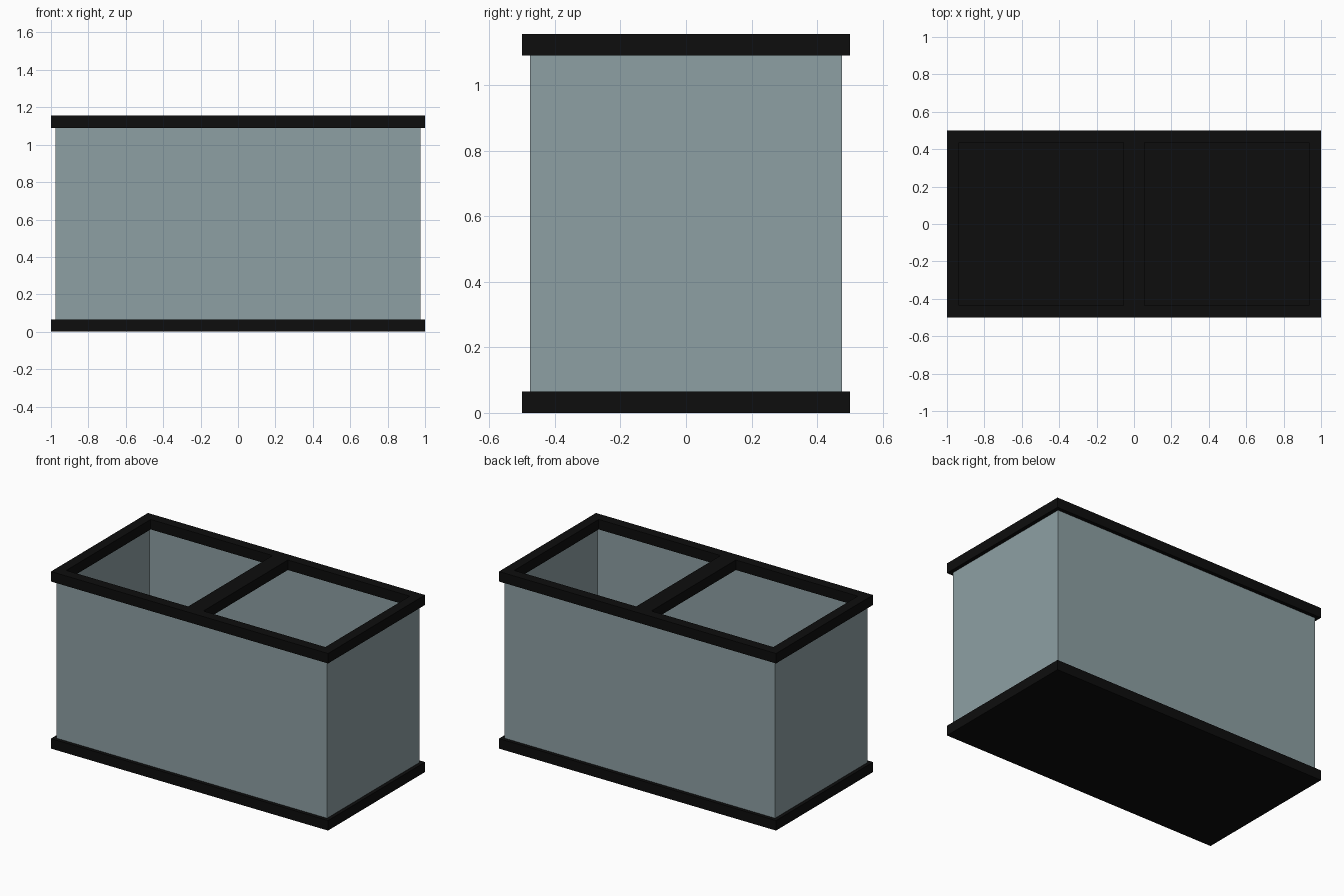
import bpy
import bmesh

cube = bpy.data.objects.get("Cube")
if cube:
    bpy.data.objects.remove(cube, do_unlink=True)

HALF_X, HALF_Y, HEIGHT = 1.0, 0.5, 1.155
BAND = 0.065      # height of base and rim, and width of the rim
INSET = 0.024     # glass set back from the trim
GLASS = 0.01      # glass thickness


def make_material(name, colour):
    mat = bpy.data.materials.new(name)
    mat.use_nodes = True
    mat.diffuse_color = colour
    mat.node_tree.nodes["Principled BSDF"].inputs["Base Color"].default_value = colour
    return mat


def make_object(name, bm, mat):
    bmesh.ops.recalc_face_normals(bm, faces=bm.faces[:])
    mesh = bpy.data.meshes.new(name)
    bm.to_mesh(mesh)
    bm.free()
    mesh.materials.append(mat)
    obj = bpy.data.objects.new(name, mesh)
    bpy.context.collection.objects.link(obj)
    return obj


def box(name, half_x, half_y, z0, z1, mat):
    bm = bmesh.new()
    bmesh.ops.create_cube(bm, size=1)
    for v in bm.verts:
        v.co = (v.co.x * 2 * half_x, v.co.y * 2 * half_y, z1 if v.co.z > 0 else z0)
    return make_object(name, bm, mat)


def ring(name, half_x, half_y, width, z0, z1, mat):
    """Rectangular frame, open in the middle."""
    bm = bmesh.new()
    loops = []
    for inset, z in ((0, z0), (0, z1), (width, z1), (width, z0)):
        x, y = half_x - inset, half_y - inset
        loops.append([bm.verts.new((sx * x, sy * y, z))
                      for sx, sy in ((-1, -1), (1, -1), (1, 1), (-1, 1))])
    for i in range(4):
        a, b = loops[i], loops[(i + 1) % 4]
        for j in range(4):
            k = (j + 1) % 4
            bm.faces.new((a[j], a[k], b[k], b[j]))
    return make_object(name, bm, mat)


black = make_material("black trim", (0.004, 0.004, 0.004, 1))
glass = make_material("grey blue glass", (0.27, 0.35, 0.37, 1))

# Base slab, four glass walls, open rim and its cross brace
box("base", HALF_X, HALF_Y, 0, BAND, black)
ring("glass_walls", HALF_X - INSET, HALF_Y - INSET, GLASS, BAND, HEIGHT - BAND, glass)
ring("top_rim", HALF_X, HALF_Y, BAND, HEIGHT - BAND, HEIGHT, black)
box("centre_brace", 0.055, HALF_Y - BAND, HEIGHT - BAND, HEIGHT, black)
